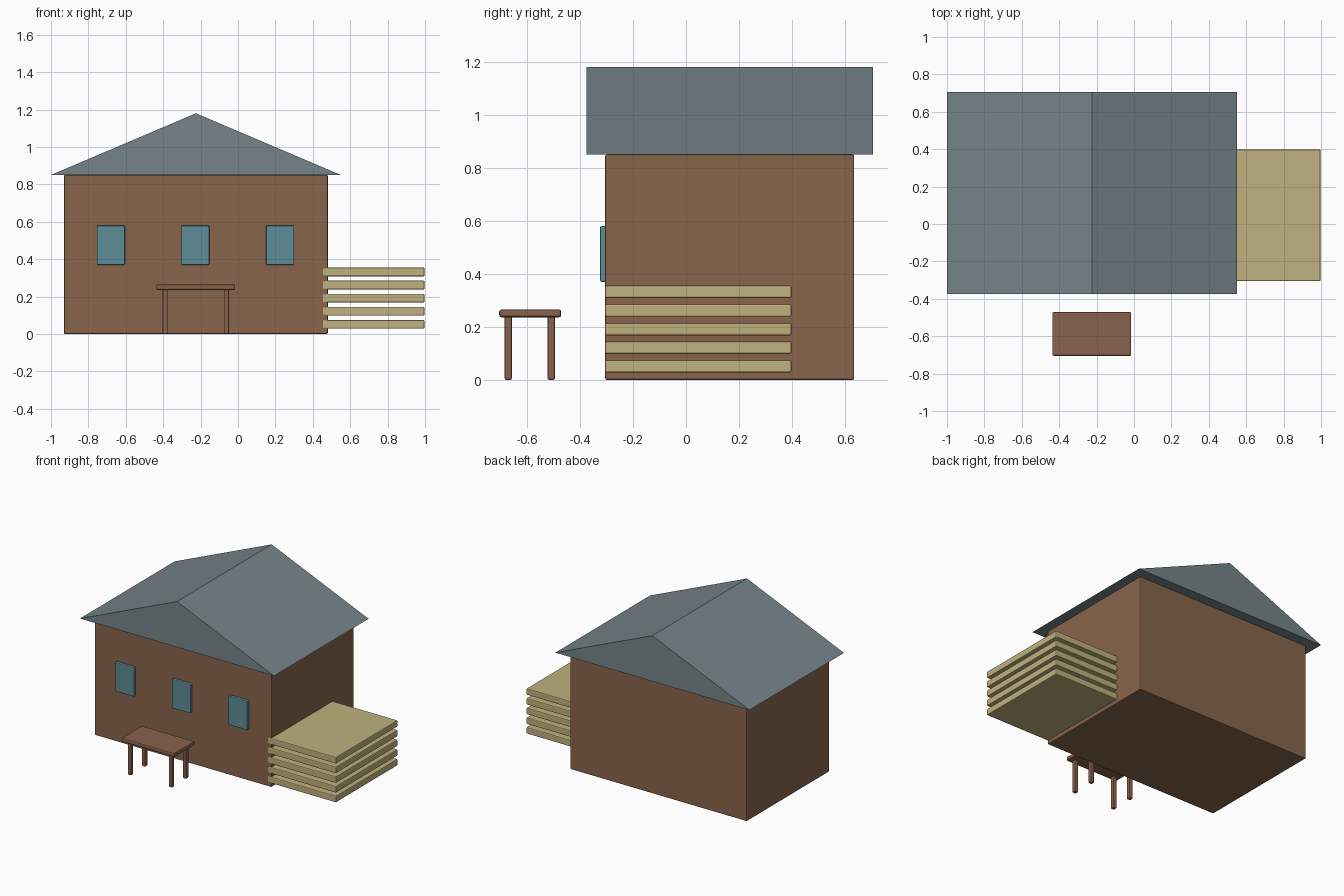
import bpy
import bmesh

cube = bpy.data.objects.get("Cube")
if cube:
    bpy.data.objects.remove(cube, do_unlink=True)


def material(name, color):
    m = bpy.data.materials.new(name)
    m.use_nodes = True
    rgba = (*color, 1)
    m.diffuse_color = rgba
    m.node_tree.nodes["Principled BSDF"].inputs["Base Color"].default_value = rgba
    return m


wall_brown = material("wall brown", (0.25, 0.13, 0.07))
table_brown = material("table brown", (0.25, 0.12, 0.07))
roof_grey = material("roof slate grey", (0.18, 0.23, 0.25))
glass_teal = material("window teal", (0.11, 0.27, 0.31))
plank_tan = material("plank tan", (0.53, 0.44, 0.21))


def add_object(name, bm, mat):
    mesh = bpy.data.meshes.new(name)
    bmesh.ops.recalc_face_normals(bm, faces=bm.faces)
    bm.to_mesh(mesh)
    bm.free()
    mesh.materials.append(mat)
    ob = bpy.data.objects.new(name, mesh)
    bpy.context.collection.objects.link(ob)
    return ob


def box(name, x, y, z, mat, bevel):
    """Box spanning the given (min, max) ranges, with softened edges."""
    bm = bmesh.new()
    bmesh.ops.create_cube(bm, size=1)
    for v in bm.verts:
        v.co = [(lo + hi) / 2 + c * (hi - lo) for c, (lo, hi) in zip(v.co, (x, y, z))]
    ob = add_object(name, bm, mat)
    mod = ob.modifiers.new("soft edges", "BEVEL")
    mod.width = bevel
    mod.segments = 2
    return ob


# House body
box("house_walls", (-0.93, 0.48), (-0.305, 0.635), (0, 0.85), wall_brown, 0.006)

# Gable roof: triangle profile extruded front to back
bm = bmesh.new()
gable = bm.faces.new([bm.verts.new((x, -0.375, z))
                      for x, z in ((-1, 0.85), (0.55, 0.85), (-0.225, 1.18))])
ext = bmesh.ops.extrude_face_region(bm, geom=[gable], use_keep_orig=True)
bmesh.ops.translate(bm, vec=(0, 1.08, 0),
                    verts=[g for g in ext["geom"] if isinstance(g, bmesh.types.BMVert)])
add_object("gable_roof", bm, roof_grey)

# Front windows
for name, cx in (("right", -0.68), ("middle", -0.228), ("left", 0.225)):
    box(f"window_{name}", (cx - 0.075, cx + 0.075), (-0.324, -0.295), (0.37, 0.58),
        glass_teal, 0.005)

# Stacked planks beside the house
for i in range(5):
    z = 0.028 + i * 0.07
    box(f"plank_{i + 1}", (0.45, 0.997), (-0.306, 0.398), (z, z + 0.047), plank_tan, 0.006)

# Table in front of the house
box("table_top", (-0.437, -0.015), (-0.705, -0.471), (0.236, 0.265), table_brown, 0.008)
for side, cx in (("right", -0.39), ("left", -0.062)):
    for end, cy in (("front", -0.671), ("back", -0.508)):
        box(f"table_leg_{end}_{side}", (cx - 0.014, cx + 0.014), (cy - 0.014, cy + 0.014),
            (0, 0.24), table_brown, 0.006)
